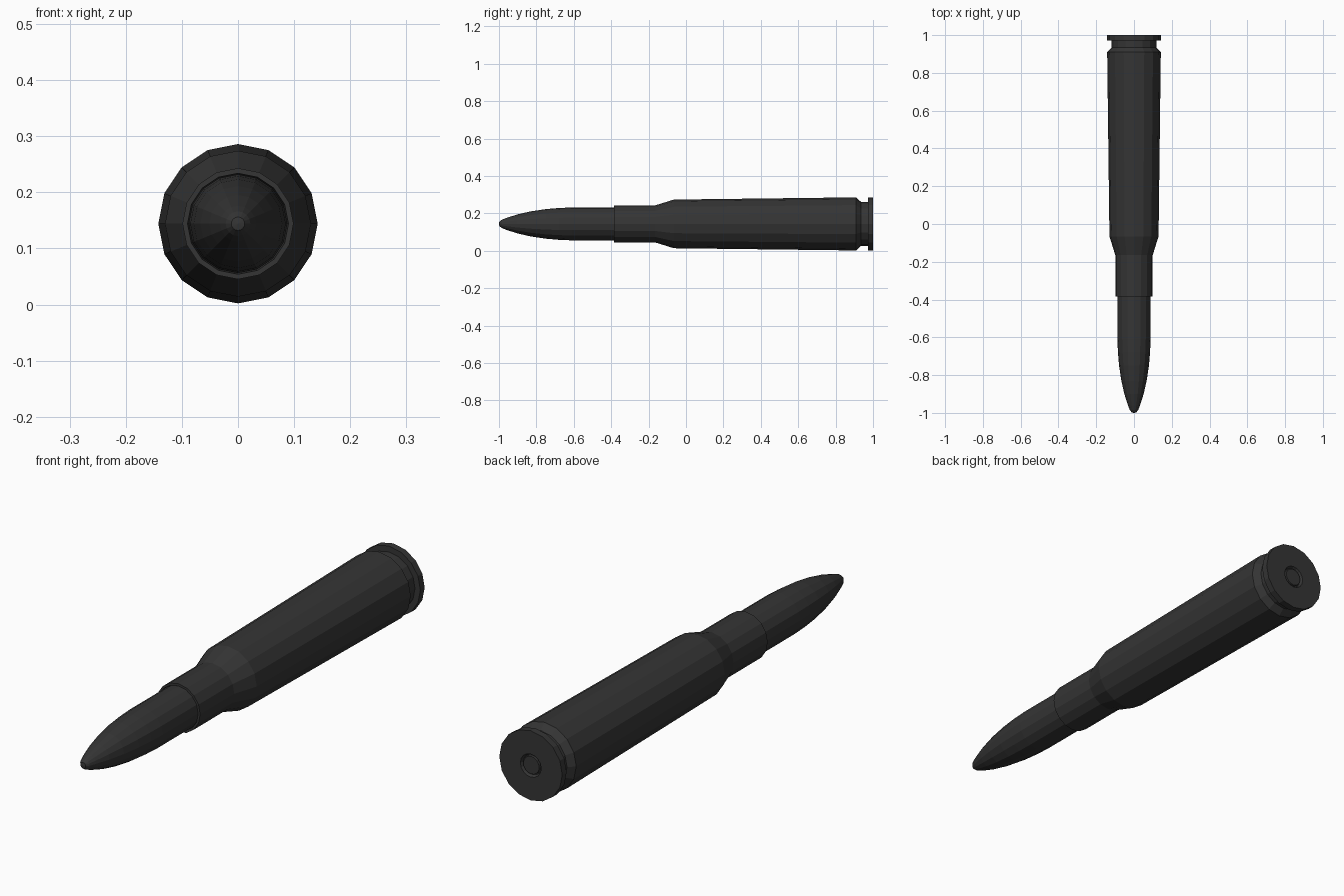
import bpy, bmesh, math

if "Cube" in bpy.data.objects:
    bpy.data.objects.remove(bpy.data.objects["Cube"])

SIDES = 16
AXIS_Z = 0.144

mat = bpy.data.materials.new("dark_metal")
mat.diffuse_color = (0.035, 0.035, 0.035, 1)
mat.use_nodes = True
mat.node_tree.nodes["Principled BSDF"].inputs["Base Color"].default_value = mat.diffuse_color


def lathe(name, profile):
    """Revolve (y, radius) points about the long axis; radius 0 closes an end."""
    bm = bmesh.new()
    rings = []
    for y, r in profile:
        if r == 0:
            rings.append([bm.verts.new((0, y, AXIS_Z))])
            continue
        rings.append([bm.verts.new((r * math.cos(2 * math.pi * i / SIDES), y,
                                    AXIS_Z + r * math.sin(2 * math.pi * i / SIDES)))
                      for i in range(SIDES)])
    for a, b in zip(rings, rings[1:]):
        for i in range(SIDES):
            j = (i + 1) % SIDES
            if len(a) == 1:
                bm.faces.new((a[0], b[i], b[j]))
            elif len(b) == 1:
                bm.faces.new((a[i], a[j], b[0]))
            else:
                bm.faces.new((a[i], a[j], b[j], b[i]))
    bmesh.ops.recalc_face_normals(bm, faces=bm.faces)
    mesh = bpy.data.meshes.new(name)
    bm.to_mesh(mesh)
    bm.free()
    mesh.materials.append(mat)
    obj = bpy.data.objects.new(name, mesh)
    bpy.context.collection.objects.link(obj)
    return obj


# Pointed projectile, its base seated in the neck
lathe("projectile", [
    (-1.0, 0), (-0.998, 0.012), (-0.985, 0.022), (-0.96, 0.032), (-0.90, 0.051),
    (-0.83, 0.067), (-0.75, 0.079), (-0.68, 0.085), (-0.61, 0.088),
    (-0.37, 0.088), (-0.37, 0)])

# Bottlenecked case with extractor groove, rim and primer pocket
lathe("case", [
    (-0.37, 0), (-0.37, 0.088), (-0.385, 0.09), (-0.385, 0.099), (-0.165, 0.099),
    (-0.065, 0.13), (0.91, 0.142), (0.935, 0.118), (0.972, 0.118),
    (0.972, 0.142), (1.0, 0.142), (1.0, 0.047), (0.988, 0.041), (0.988, 0)])

# Primer cap in the base
lathe("primer", [(0.985, 0), (0.985, 0.038), (0.997, 0.036), (0.997, 0)])
